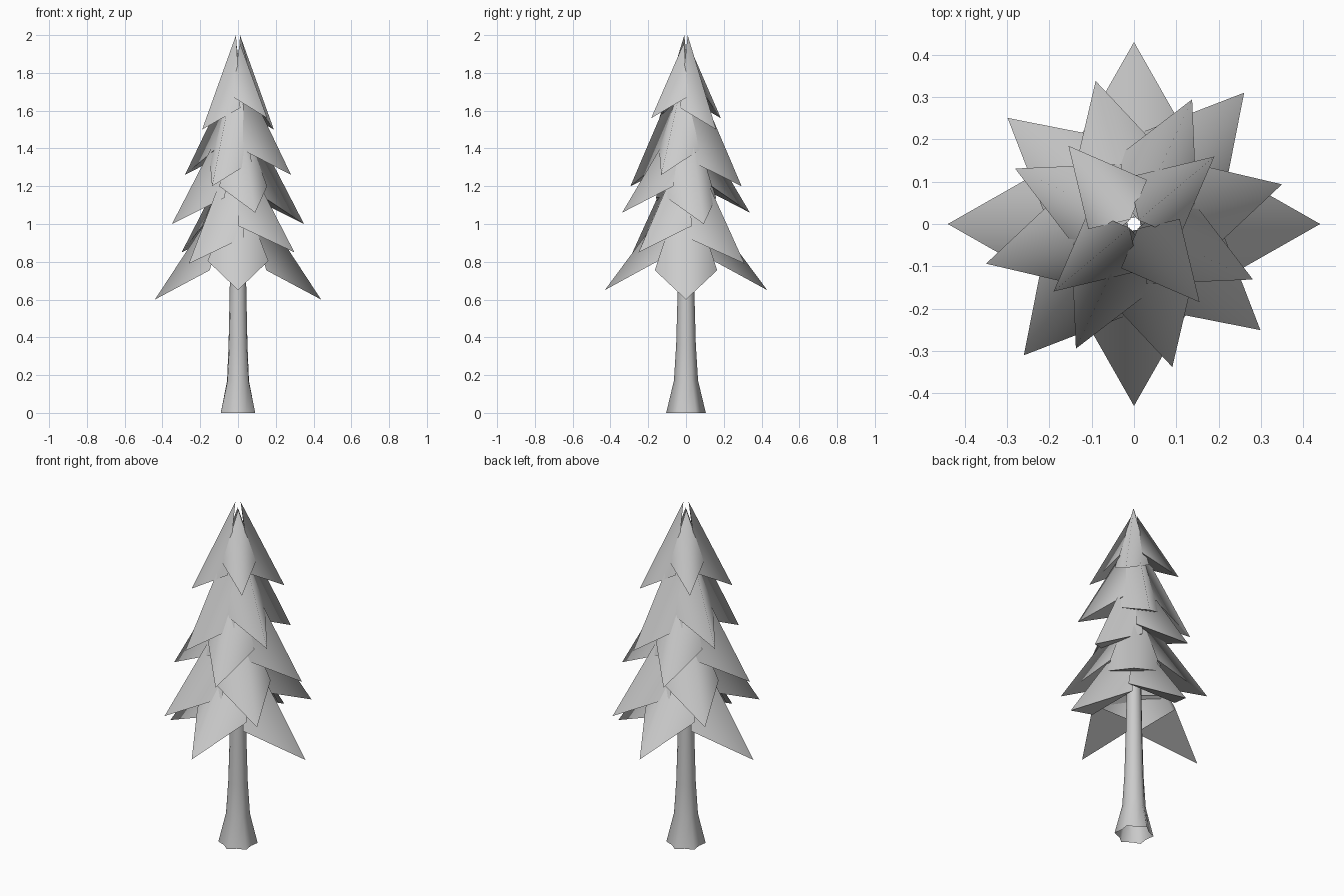
import bpy, bmesh
from math import sin, cos, pi, radians
from mathutils import Matrix, Vector

cube = bpy.data.objects.get("Cube")
if cube:
    bpy.data.objects.remove(cube, do_unlink=True)

grey = bpy.data.materials.new("plain_grey")
grey.use_nodes = True
colour = (0.6, 0.6, 0.6, 1)
grey.diffuse_color = colour
grey.node_tree.nodes["Principled BSDF"].inputs["Base Color"].default_value = colour


def finish(bm, name):
    mesh = bpy.data.meshes.new(name)
    for f in bm.faces:
        f.smooth = True
    bm.to_mesh(mesh)
    bm.free()
    mesh.materials.append(grey)
    obj = bpy.data.objects.new(name, mesh)
    bpy.context.scene.collection.objects.link(obj)


def add_bough(bm, angle, apex_z, reach, tip_z, inset, lift):
    """Folded kite with a flat underside between its tip and side corners."""
    turn = Matrix.Rotation(radians(angle), 3, "Z")
    half = reach * 0.375
    corner_z = tip_z + lift
    apex, left, tip, right = [bm.verts.new(turn @ Vector(p)) for p in (
        (0.014, 0, apex_z), (reach * inset, -half, corner_z),
        (reach, 0, tip_z), (reach * inset, half, corner_z))]
    bm.faces.new((apex, left, tip))
    bm.faces.new((apex, tip, right))
    underside = bm.faces.new((left, right, tip))
    for edge in underside.edges:
        edge.smooth = False


# Tiers: each opposite pair has an angle, apex height, reach and tip height
tiers = [
    ("lowest", (0, 1.25, 0.44, 0.60), (90, 1.21, 0.43, 0.65), 0.34, 0.155),
    ("lower", (50, 1.45, 0.405, 0.79), (140, 1.41, 0.39, 0.85), 0.32, 0.14),
    ("middle", (15, 1.65, 0.362, 1.00), (105, 1.61, 0.35, 1.06), 0.3, 0.14),
    ("upper", (65, 1.86, 0.325, 1.20), (155, 1.82, 0.31, 1.26), 0.28, 0.13),
    ("top", (40, 2.00, 0.248, 1.50), (130, 1.96, 0.241, 1.56), 0.25, 0.115),
]
for name, pair_a, pair_b, inset, lift in tiers:
    bm = bmesh.new()
    for angle, apex_z, reach, tip_z in (pair_a, pair_b):
        for half_turn in (0, 180):
            add_bough(bm, angle + half_turn, apex_z, reach, tip_z, inset, lift)
    finish(bm, name + "_boughs")

# Trunk: open tube whose root lobes fade out upwards (height, radius, lobe depth)
profile = [(0, 0.105, 0.022), (0.17, 0.064, 0.006), (0.36, 0.052, 0.002),
           (0.65, 0.044, 0), (1.1, 0.036, 0)]
sides = 12
bm = bmesh.new()
rings = []
for z, radius, lobe in profile:
    ring = []
    for i in range(sides):
        a = pi / 2 + 2 * pi * i / sides
        r = radius - lobe * (i % 2)
        ring.append(bm.verts.new((r * cos(a), r * sin(a), z)))
    rings.append(ring)
for low, high in zip(rings, rings[1:]):
    for i in range(sides):
        j = (i + 1) % sides
        bm.faces.new((low[i], low[j], high[j], high[i]))
finish(bm, "trunk")
